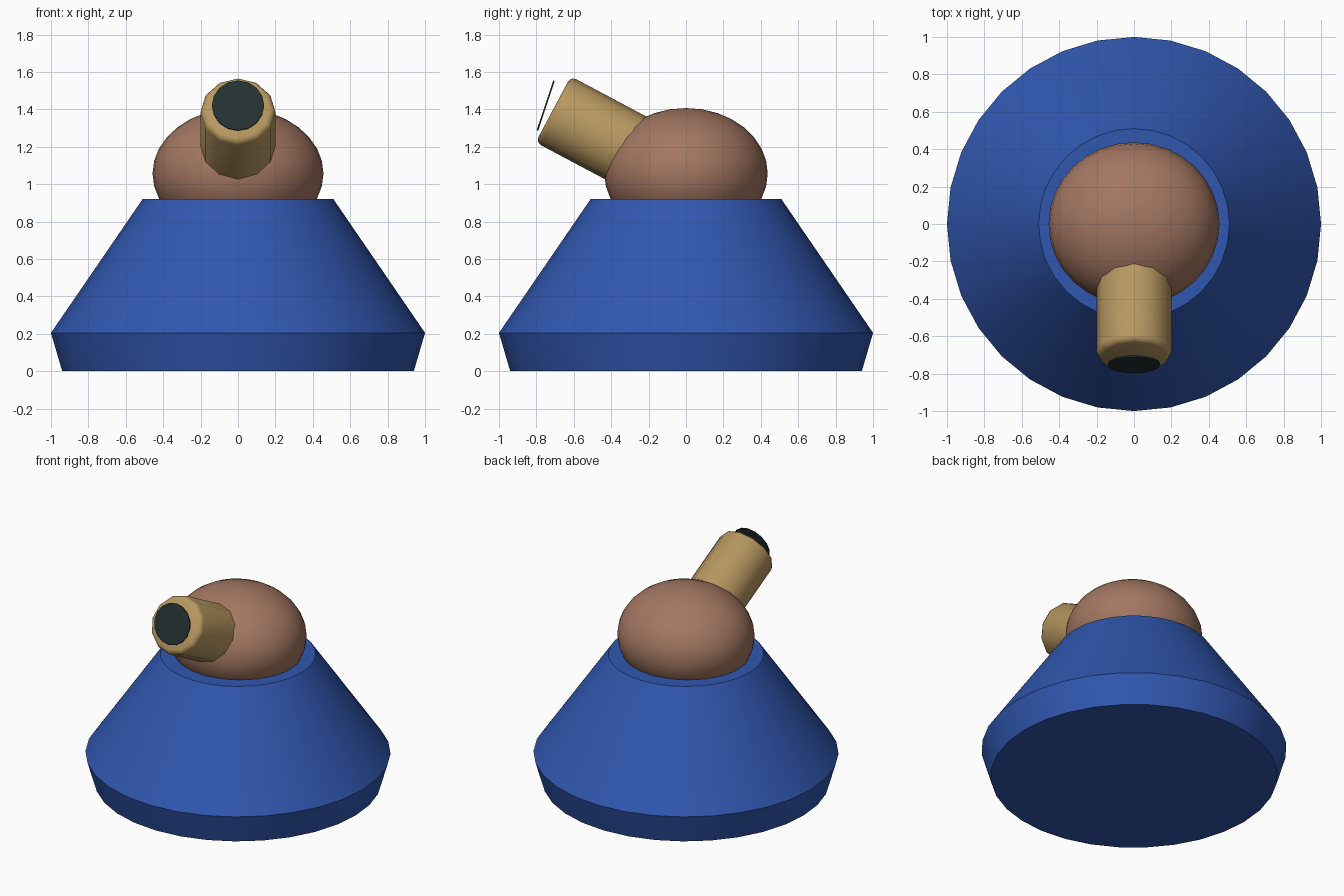
import bpy, math
from mathutils import Vector

if "Cube" in bpy.data.objects:
    bpy.data.objects.remove(bpy.data.objects["Cube"])


def material(name, rgb):
    m = bpy.data.materials.new(name)
    m.diffuse_color = (*rgb, 1)
    m.use_nodes = True
    m.node_tree.nodes["Principled BSDF"].inputs["Base Color"].default_value = m.diffuse_color
    return m


blue = material("blue", (0.030, 0.095, 0.430))
brown = material("dusty brown", (0.370, 0.184, 0.122))
tan = material("tan", (0.480, 0.315, 0.120))
dark = material("dark slate", (0.018, 0.030, 0.031))


def finish(name, mat, angle=30):
    ob = bpy.context.object
    ob.name = name
    ob.data.materials.append(mat)
    bpy.ops.object.shade_smooth_by_angle(angle=math.radians(angle))
    return ob


def lathe(name, profile, sides, mat, angle=30):
    """Closed solid of revolution about z from (radius, height) pairs."""
    verts, faces = [], []
    for r, z in profile:
        for i in range(sides):
            a = math.tau * i / sides
            verts.append((r * math.cos(a), r * math.sin(a), z))
    for k in range(len(profile) - 1):
        for i in range(sides):
            j = (i + 1) % sides
            faces.append((k * sides + i, k * sides + j,
                          (k + 1) * sides + j, (k + 1) * sides + i))
    faces.append(tuple(reversed(range(sides))))
    faces.append(tuple(range(len(verts) - sides, len(verts))))
    me = bpy.data.meshes.new(name)
    me.from_pydata(verts, [], faces)
    ob = bpy.data.objects.new(name, me)
    bpy.context.collection.objects.link(ob)
    bpy.ops.object.select_all(action='DESELECT')
    ob.select_set(True)
    bpy.context.view_layer.objects.active = ob
    return finish(name, mat, angle)


# Conical base with an undercut lower skirt
lathe("base", [(0.94, 0), (1.0, 0.205), (0.51, 0.92)], 32, blue)

# Flattened ball turret
bpy.ops.mesh.primitive_uv_sphere_add(segments=32, ring_count=16, radius=1,
                                     location=(0, 0, 1.057))
bpy.context.object.scale = (0.457, 0.437, 0.35)
finish("ball_turret", brown)

# Barrel raised to the front, with a softened muzzle rim
tilt = math.radians(28)
axis = Vector((0, -math.cos(tilt), math.sin(tilt)))
tip = Vector((0, -0.71, 1.40))
length = 0.72
barrel = lathe("barrel", [(0.20, 0), (0.20, length - 0.03),
                          (0.191, length - 0.009), (0.17, length)], 12, tan, 50)
barrel.location = tip - axis * length
barrel.rotation_euler = (math.pi / 2 - tilt, 0, 0)

# Thin dark lens floating just ahead of the muzzle
bpy.ops.mesh.primitive_cylinder_add(vertices=16, radius=0.14, depth=0.009,
                                    location=(0, -0.75, 1.42),
                                    rotation=(math.radians(90 - 18.4), 0, 0))
finish("muzzle_lens", dark)
